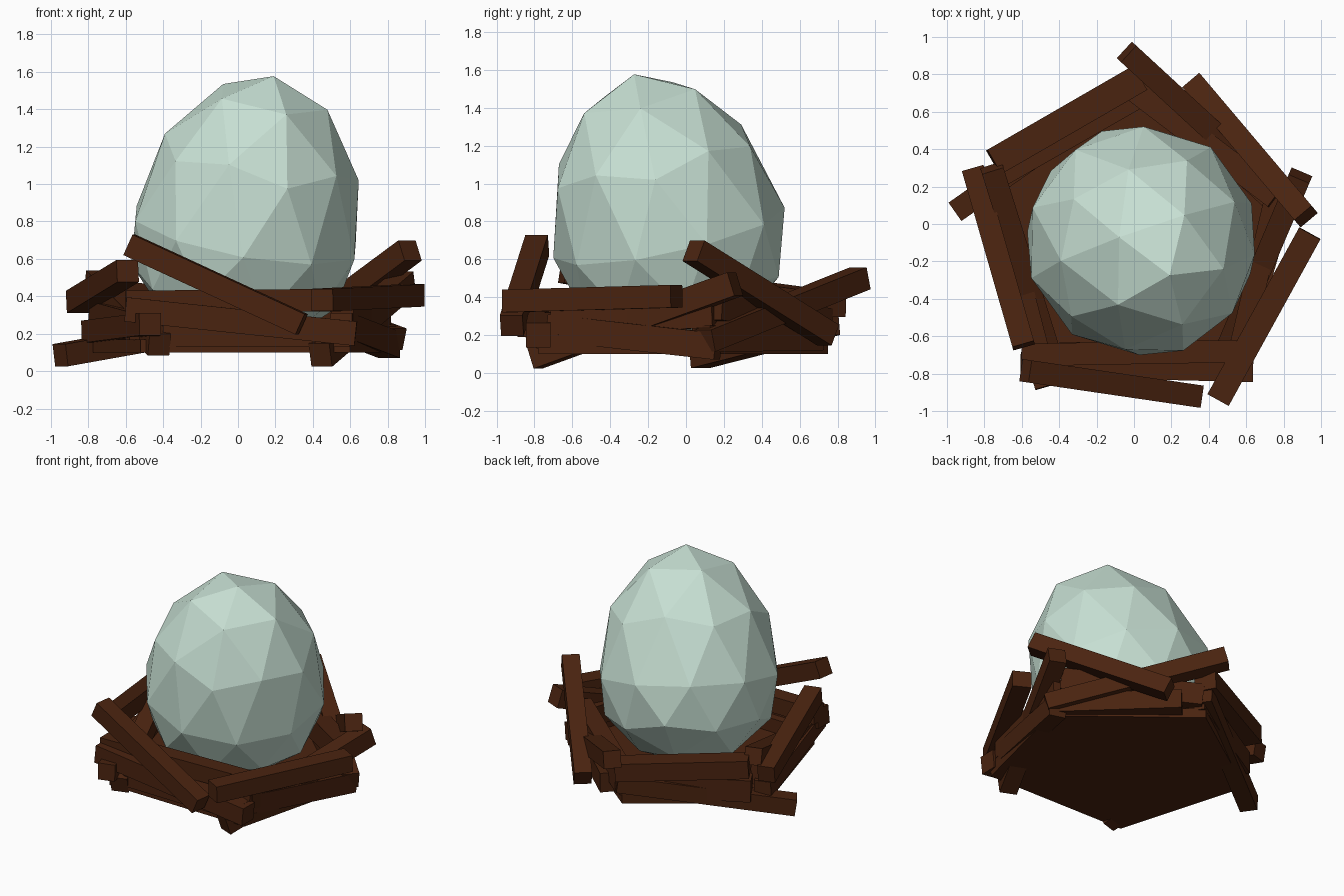
import bpy, bmesh
from mathutils import Vector

if "Cube" in bpy.data.objects:
    bpy.data.objects.remove(bpy.data.objects["Cube"])


def material(name, rgb):
    m = bpy.data.materials.new(name)
    m.diffuse_color = (*rgb, 1)
    m.use_nodes = True
    m.node_tree.nodes["Principled BSDF"].inputs["Base Color"].default_value = m.diffuse_color
    return m


bark = material("dark brown wood", (0.068, 0.017, 0.005))
shell = material("pale green shell", (0.57, 0.74, 0.65))


def add_object(name, bm, mat):
    bmesh.ops.recalc_face_normals(bm, faces=bm.faces)
    me = bpy.data.meshes.new(name)
    bm.to_mesh(me)
    bm.free()
    me.materials.append(mat)
    ob = bpy.data.objects.new(name, me)
    bpy.context.collection.objects.link(ob)
    return ob


def stick(name, a, b, w=0.12, h=0.12):
    """Square beam running from the middle of one end to the other."""
    a, b = Vector(a), Vector(b)
    bm = bmesh.new()
    bmesh.ops.create_cube(bm, size=1)
    rot = (b - a).to_track_quat('X', 'Z')
    for v in bm.verts:
        c = v.co
        v.co = (a + b) / 2 + rot @ Vector((c.x * (b - a).length, c.y * w, c.z * h))
    add_object(name, bm, bark)


# Egg: low-poly ball, taller above its widest ring, leaning on its tip axis
bm = bmesh.new()
bmesh.ops.create_icosphere(bm, subdivisions=2, radius=1)
lean = Vector((0, 0, 1)).rotation_difference(Vector((0.18, -0.22, 1)))
for v in bm.verts:
    x, y, z = v.co
    r = 0.625 * (1 - 0.05 * z)
    v.co = Vector((0.04, -0.09, 0.74)) + lean @ Vector((x * r, y * r, z * (0.87 if z > 0 else 0.62)))
add_object("egg", bm, shell)

# Nest floor: five-sided slab
bm = bmesh.new()
corners = [(-0.52, -0.76), (0.6, -0.78), (0.82, 0.1), (0.0, 0.75), (-0.8, 0.2)]
floor = bm.faces.new([bm.verts.new((x, y, 0.1)) for x, y in corners])
ext = bmesh.ops.extrude_face_region(bm, geom=[floor], use_keep_orig=True)
for g in ext["geom"]:
    if isinstance(g, bmesh.types.BMVert):
        g.co.z += 0.07
add_object("nest_floor", bm, bark)

# Front sticks
stick("front_leaning_stick", (-0.58, -0.785, 0.675), (0.34, -0.92, 0.25))
stick("front_low_stick", (-0.6, -0.75, 0.33), (0.63, -0.78, 0.2), 0.13, 0.13)
stick("front_top_stick", (-0.6, -0.7, 0.37), (0.55, -0.68, 0.38))
stick("front_inner_stick", (-0.4, -0.7, 0.2), (0.6, -0.72, 0.2), 0.14, 0.14)

# Right sticks
stick("right_top_stick", (0.45, -0.94, 0.38), (0.94, -0.05, 0.405), 0.13, 0.12)
stick("right_rising_stick", (0.44, -0.8, 0.085), (0.89, 0.26, 0.47), 0.12, 0.13)
stick("right_low_stick", (0.55, -0.72, 0.24), (0.81, 0.17, 0.14), 0.12, 0.14)
stick("right_inner_stick", (0.56, -0.7, 0.27), (0.76, 0.15, 0.31), 0.12, 0.14)

# Back right sticks
stick("back_right_high_stick", (0.92, 0.04, 0.645), (0.32, 0.75, 0.2))
stick("back_right_long_stick", (-0.04, 0.92, 0.5), (0.85, 0.1, 0.17))
stick("back_right_inner_stick", (0.0, 0.72, 0.26), (0.76, 0.14, 0.36), 0.13, 0.16)
stick("back_right_low_stick", (0.15, 0.68, 0.19), (0.8, 0.08, 0.18), 0.13, 0.14)

# Back left sticks
stick("back_left_top_stick", (-0.75, 0.33, 0.42), (0.03, 0.78, 0.36), 0.15, 0.13)
stick("back_left_low_stick", (-0.95, 0.07, 0.085), (0.03, 0.76, 0.26))
stick("back_left_inner_stick", (-0.72, 0.26, 0.22), (0.05, 0.7, 0.24), 0.13, 0.16)

# Left sticks
stick("left_top_stick", (-0.86, 0.29, 0.37), (-0.59, -0.65, 0.535))
stick("left_falling_stick", (-0.76, 0.3, 0.48), (-0.42, -0.79, 0.14))
stick("left_outer_stick", (-0.78, 0.22, 0.21), (-0.47, -0.87, 0.25))
stick("left_inner_stick", (-0.74, 0.2, 0.3), (-0.52, -0.65, 0.24), 0.12, 0.15)
